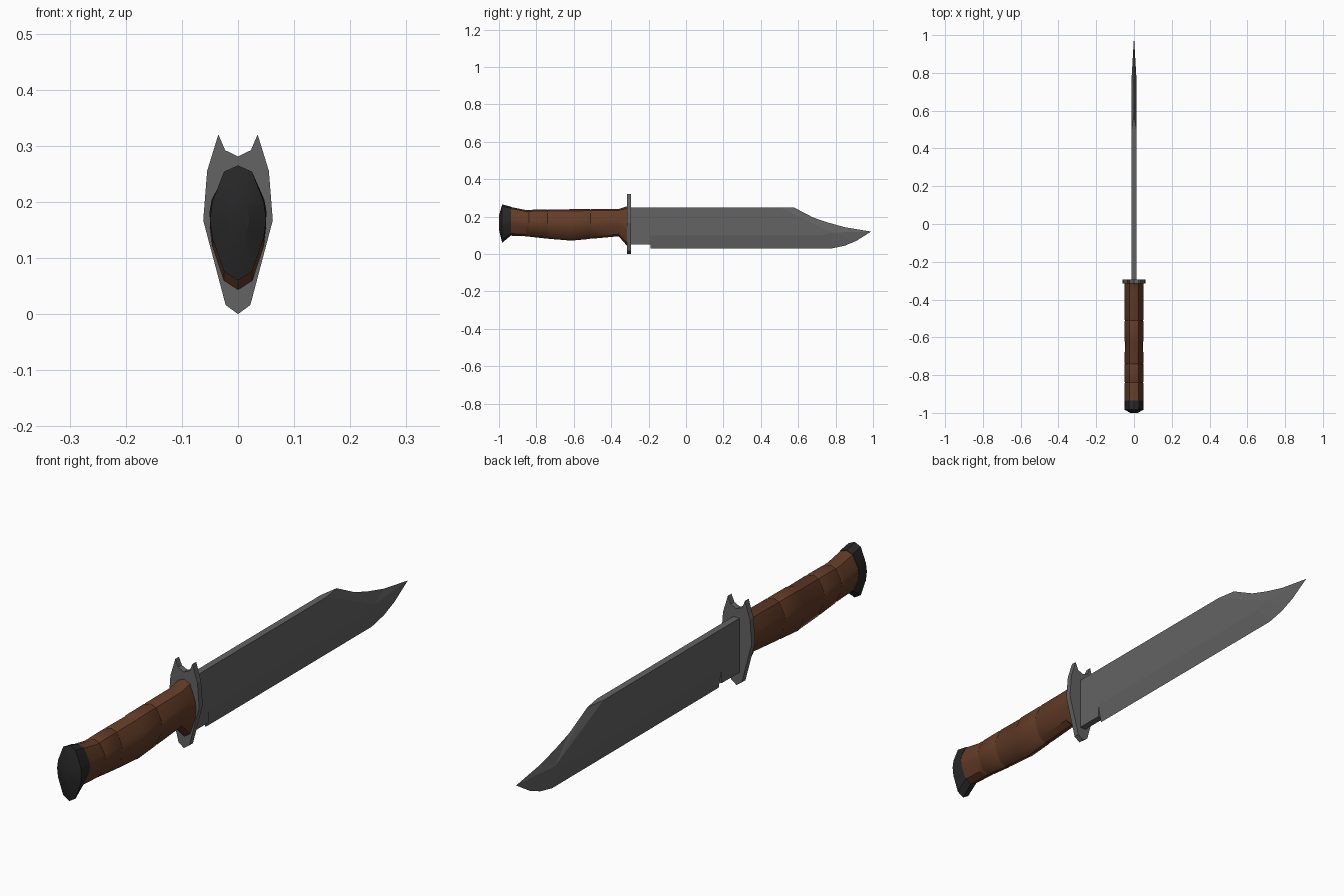
import bpy, bmesh

if "Cube" in bpy.data.objects:
    bpy.data.objects.remove(bpy.data.objects["Cube"])

def material(name, r, g, b):
    m = bpy.data.materials.new(name)
    m.diffuse_color = (r, g, b, 1)
    m.use_nodes = True
    m.node_tree.nodes["Principled BSDF"].inputs["Base Color"].default_value = m.diffuse_color
    return m

steel = material("steel_grey", 0.125, 0.125, 0.125)
wood = material("brown_grip", 0.125, 0.045, 0.02)
black = material("dark_pommel", 0.02, 0.02, 0.02)

def finish(name, bm, mat, angle=None):
    bmesh.ops.remove_doubles(bm, verts=bm.verts[:], dist=1e-5)
    bmesh.ops.recalc_face_normals(bm, faces=bm.faces[:])
    me = bpy.data.meshes.new(name)
    bm.to_mesh(me)
    bm.free()
    me.materials.append(mat)
    ob = bpy.data.objects.new(name, me)
    bpy.context.collection.objects.link(ob)
    if angle:
        bpy.ops.object.select_all(action='DESELECT')
        ob.select_set(True)
        bpy.context.view_layer.objects.active = ob
        bpy.ops.object.shade_smooth_by_angle(angle=angle)
    return ob

# Cross-section of the handle: (width fraction, height fraction)
half = [(0, 1), (.5, .945), (.92, .68), (1, .53), (.92, .37), (.5, .075), (0, 0)]
section = half + [(-x, t) for x, t in half[-2:0:-1]]

def loft(name, stations, mat, angle):
    """Stations are (y, z low, z high, half width)."""
    bm = bmesh.new()
    rings = [[bm.verts.new((w * x, y, lo + (hi - lo) * t)) for x, t in section]
             for y, lo, hi, w in stations]
    n = len(section)
    for a, b in zip(rings, rings[1:]):
        for i in range(n):
            j = (i + 1) % n
            bm.faces.new((a[i], a[j], b[j], b[i]))
    bm.faces.new(rings[0])
    bm.faces.new(rings[-1])
    return finish(name, bm, mat, angle)

# Grip with shallow grooves
shape = [(-.94, .098, .252), (-.86, .095, .236), (-.63, .07, .24),
         (-.36, .095, .241), (-.312, .04, .256)]

def at(y):
    for (y0, a0, b0), (y1, a1, b1) in zip(shape, shape[1:]):
        if y0 <= y <= y1:
            f = (y - y0) / (y1 - y0)
            return a0 + (a1 - a0) * f, b0 + (b1 - b0) * f

stations = [(y, lo, hi, .05) for y, lo, hi in shape]
for g in (-.84, -.74, -.625, -.51):
    for d, inset in ((-.005, 0), (0, .002), (.005, 0)):
        lo, hi = at(g + d)
        stations.append((g + d, lo + inset, hi - inset, .05 - inset))
stations = [s for s in stations if s[0] != -.63]
loft("grip", sorted(stations), wood, 0.7)

# Pommel
loft("pommel", [(-1, .13, .205, .02), (-.983, .06, .265, .05),
                (-.935, .1, .253, .051)], black, 0.4)

# Guard
outline = [(0, 0), (.022, .016), (.062, .167), (.055, .255), (.035, .32),
           (.023, .292), (0, .281)]
outline += [(-x, z) for x, z in outline[-2:0:-1]]
bm = bmesh.new()
face = bm.faces.new([bm.verts.new((x, -.315, z)) for x, z in outline])
ext = bmesh.ops.extrude_face_region(bm, geom=[face], use_keep_orig=True)
moved = [v for v in ext["geom"] if isinstance(v, bmesh.types.BMVert)]
bmesh.ops.translate(bm, verts=moved, vec=(0, .021, 0))
finish("guard", bm, steel)

# Blade: one half as flat facets, mirrored across x = 0
h, bx = .0125, .0036
A, B, C = (h, -.3, .05), (h, -.19, .05), (h, -.19, .1)
D, R, S = (h, .73, .1), (h, .78, .115), (h, .5, .25)
T, M = (h, -.3, .25), (bx, -.19, .05)
heel = (0, -.19, .03)
edge = [(0, .78, .03), (0, .85, .045), (0, .91, .07), (0, .99, .12)]
clip = [(0, .575, .25), (0, .68, .195), (0, .76, .168), (0, .85, .143), (0, .99, .12)]
facets = [
    [A, B, C, D, R, S, T],                                   # flat side
    [(0, -.3, .25), clip[0], S, T],                          # spine
    [(0, -.3, .05), (0, -.19, .05), M, B, A],                # underside by guard
    [(0, -.3, .05), A, T, (0, -.3, .25)],                    # end in guard
    [B, C, M], [M, heel, (0, -.19, .05)],                    # notch
    [C, M, heel, edge[0], D], [D, edge[0], R],               # cutting bevel
    [S, clip[0], R],                                         # clip bevel
]
facets += [[R, a, b] for pts in (edge, clip) for a, b in zip(pts, pts[1:])]
bm = bmesh.new()
for s in (1, -1):
    for f in facets:
        bm.faces.new([bm.verts.new((s * x, y, z)) for x, y, z in f])
finish("blade", bm, steel)
